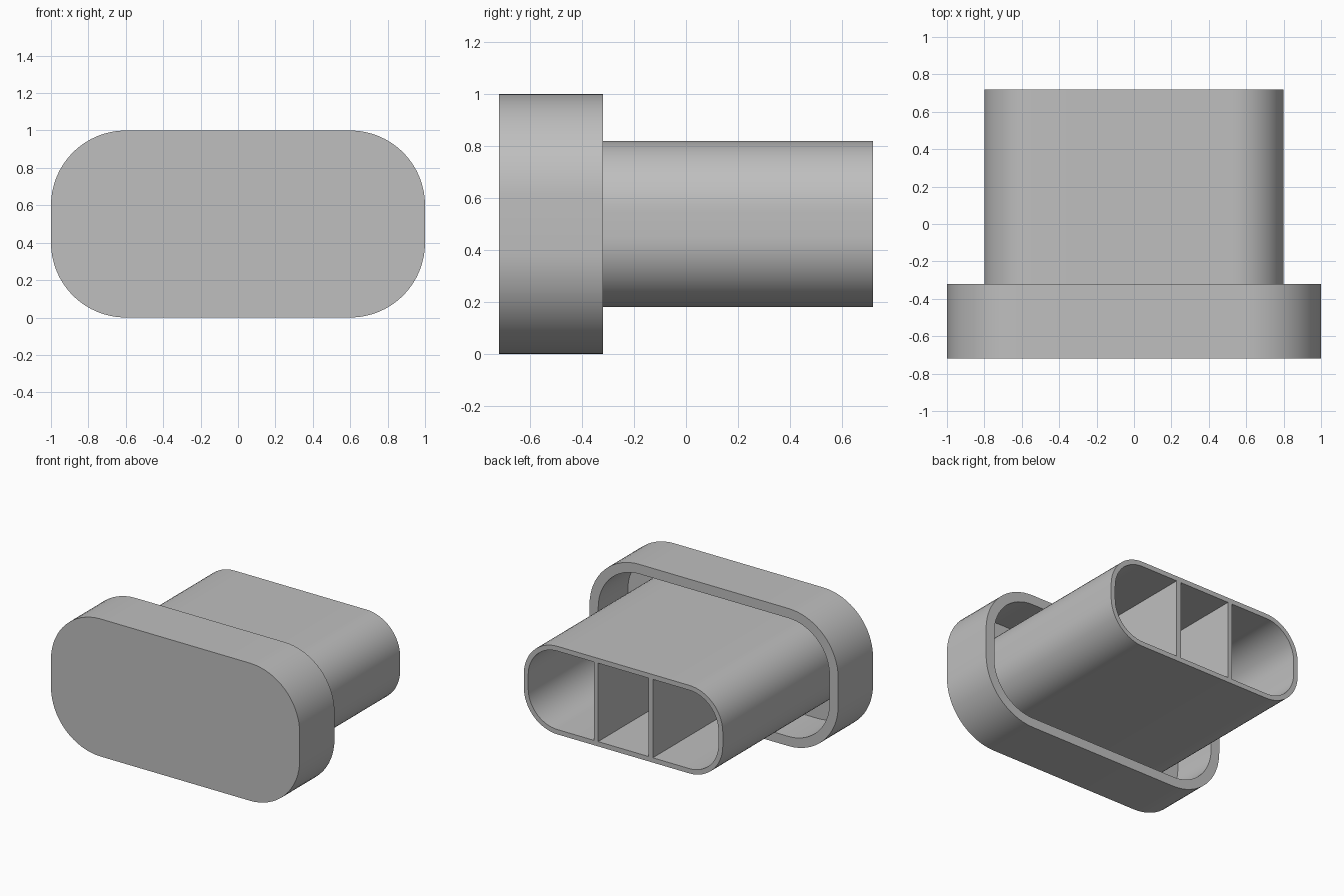
import bpy, bmesh, math

if "Cube" in bpy.data.objects:
    bpy.data.objects.remove(bpy.data.objects["Cube"], do_unlink=True)

grey = bpy.data.materials.new("plain grey")
grey.use_nodes = True
colour = (0.52, 0.52, 0.52, 1)
grey.diffuse_color = colour
grey.node_tree.nodes["Principled BSDF"].inputs["Base Color"].default_value = colour

MID = 0.5                                # height of the plug axis
FRONT, RIM, FLOOR, END = -0.72, -0.32, -0.66, 0.72
WALL = 0.035


def outline(half_w, half_h, radius, inset, steps=16):
    """Rounded rectangle in x and z, shrunk evenly by the inset."""
    points = []
    for quarter, (sx, sz) in enumerate([(1, 1), (-1, 1), (-1, -1), (1, -1)]):
        for i in range(steps + 1):
            a = (quarter + i / steps) * math.pi / 2
            points.append((sx * (half_w - radius) + (radius - inset) * math.cos(a),
                           MID + sz * (half_h - radius) + (radius - inset) * math.sin(a)))
    return points


def finish(name, bm):
    bmesh.ops.recalc_face_normals(bm, faces=bm.faces)
    mesh = bpy.data.meshes.new(name)
    bm.to_mesh(mesh)
    bm.free()
    mesh.materials.append(grey)
    obj = bpy.data.objects.new(name, mesh)
    bpy.context.collection.objects.link(obj)
    bpy.ops.object.select_all(action="DESELECT")
    obj.select_set(True)
    bpy.context.view_layer.objects.active = obj
    bpy.ops.object.shade_smooth_by_angle(angle=math.radians(30))


def shell(name, size, sections, closed):
    """Join outlines given as (inset, y); cap both ends or close into a ring."""
    bm = bmesh.new()
    rings = [[bm.verts.new((x, y, z)) for x, z in outline(*size, inset)]
             for inset, y in sections]
    pairs = list(zip(rings, rings[1:]))
    if closed:
        pairs.append((rings[-1], rings[0]))
    else:
        bm.faces.new(rings[0])
        bm.faces.new(rings[-1])
    for a, b in pairs:
        for i in range(len(a)):
            j = (i + 1) % len(a)
            bm.faces.new((a[i], a[j], b[j], b[i]))
    finish(name, bm)


# Hollow cap with a flat front and a raised rim
shell("cap", (1.0, 0.5, 0.4),
      [(0, FRONT), (0, RIM), (0.07, RIM), (0.07, FLOOR)], closed=False)

# Open sleeve standing on the cap floor
root = FLOOR - 0.02
shell("sleeve", (0.8, 0.32, 0.27),
      [(0, root), (0, END), (WALL, END), (WALL, root)], closed=True)

# Two upright ribs inside the sleeve
for side, x in (("left", 0.22), ("right", -0.22)):
    bm = bmesh.new()
    bmesh.ops.create_cube(bm, size=1)
    bmesh.ops.scale(bm, vec=(0.035, END - root, 2 * (0.32 - WALL)), verts=bm.verts)
    bmesh.ops.translate(bm, vec=(x, (END + root) / 2, MID), verts=bm.verts)
    finish(side + "_rib", bm)
